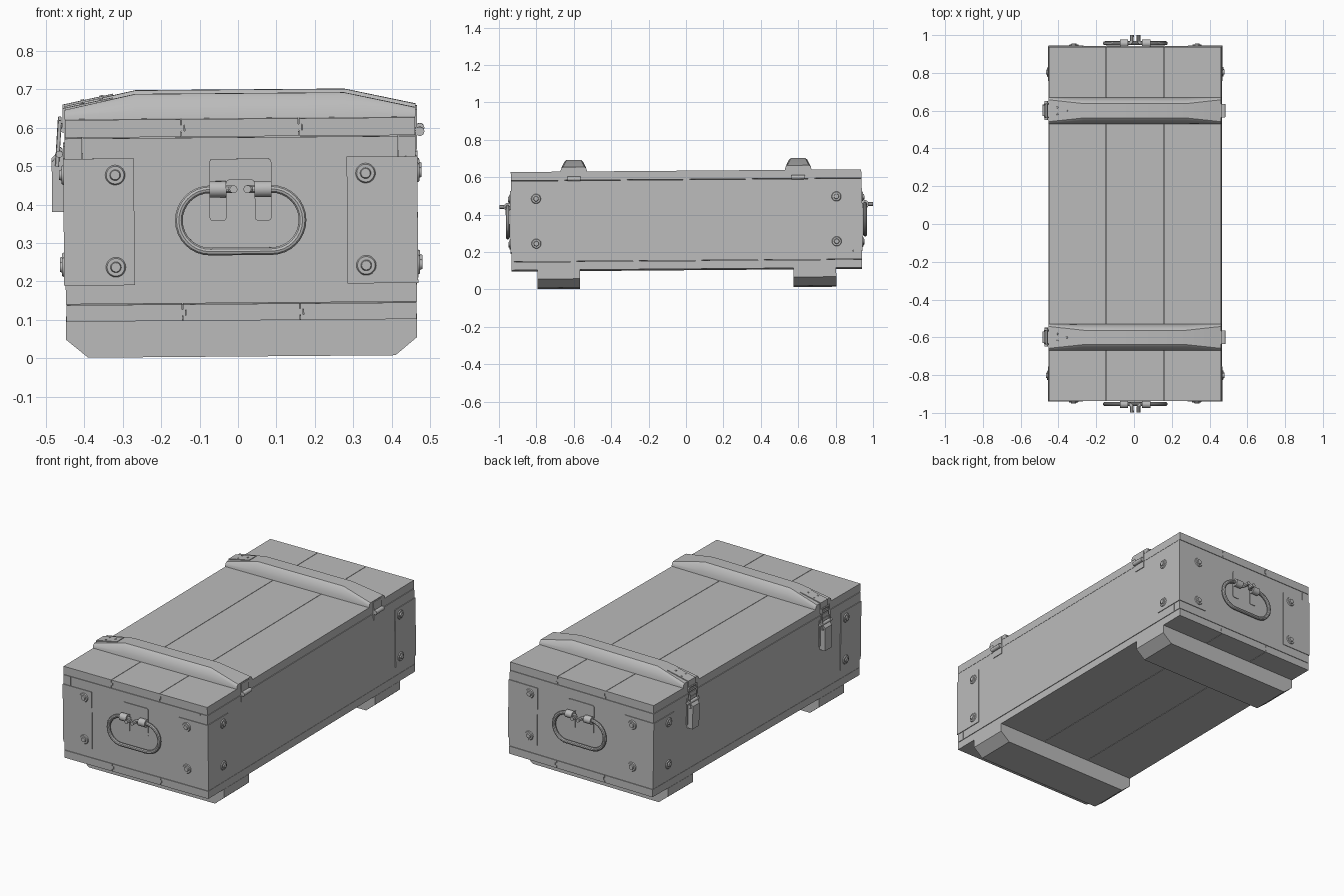
import bpy
import bmesh
from math import sin, cos, pi
from mathutils import Matrix, Vector

old_cube = bpy.data.objects.get("Cube")
if old_cube:
    bpy.data.objects.remove(old_cube, do_unlink=True)

# One painted grey for the whole crate
grey = bpy.data.materials.new("plain_grey")
grey.use_nodes = True
colour = (0.5, 0.5, 0.5, 1)
grey.diffuse_color = colour
grey.node_tree.nodes["Principled BSDF"].inputs["Base Color"].default_value = colour

# The crate rests slightly tilted
tilt = 0.008
PLACE = Matrix.Translation((0.01, 0.005, 0)) @ Matrix.Rotation(tilt, 4, "X") @ Matrix.Rotation(-tilt, 4, "Y")

HALF_W, HALF_L = 0.457, 0.937
THICK, GAP = 0.045, 0.0012
FLOOR_LOW, FLOOR_TOP = 0.106, 0.149
LID_LOW, LID_TOP = 0.585, 0.631
STRAP_Y, SKID_Y = 0.6, 0.685
SIDES = ((1, "left"), (-1, "right"))
ENDS = ((-1, "front"), (1, "back"))


def place(name, mesh, smooth=False):
    mesh.transform(PLACE)
    mesh.materials.clear()
    mesh.materials.append(grey)
    obj = bpy.data.objects.new(name, mesh)
    bpy.context.collection.objects.link(obj)
    if smooth:
        bpy.ops.object.select_all(action="DESELECT")
        obj.select_set(True)
        bpy.context.view_layer.objects.active = obj
        bpy.ops.object.shade_smooth_by_angle()
    return obj


def finish(name, bm, smooth=False):
    bmesh.ops.recalc_face_normals(bm, faces=bm.faces[:])
    mesh = bpy.data.meshes.new(name)
    bm.to_mesh(mesh)
    bm.free()
    return place(name, mesh, smooth)


def prism(name, outline, axis, a, b, rounding=0):
    """Extrude a 2D outline along an axis from a to b."""
    def point(u, v, d):
        return {"x": (d, u, v), "y": (u, d, v), "z": (u, v, d)}[axis]
    bm = bmesh.new()
    low = [bm.verts.new(point(u, v, a)) for u, v in outline]
    high = [bm.verts.new(point(u, v, b)) for u, v in outline]
    bm.faces.new(low)
    bm.faces.new(high)
    n = len(outline)
    for i in range(n):
        j = (i + 1) % n
        bm.faces.new((low[i], low[j], high[j], high[i]))
    if rounding:
        edges = [bm.edges.get((p, q)) for p, q in zip(low, high)]
        bmesh.ops.bevel(bm, geom=edges, offset=rounding, segments=4, profile=0.5, affect="EDGES")
    return finish(name, bm, bool(rounding))


def rect(u0, u1, v0, v1):
    return [(u0, v0), (u1, v0), (u1, v1), (u0, v1)]


def rod(name, start, direction, length, r1, r2=None, segments=20):
    """Cylinder or cone from a start point along a direction."""
    d = Vector(direction).normalized()
    bm = bmesh.new()
    spot = Matrix.Translation(Vector(start) + d * length / 2) @ d.to_track_quat("Z", "Y").to_matrix().to_4x4()
    bmesh.ops.create_cone(bm, cap_ends=True, segments=segments, radius1=r1,
                          radius2=r1 if r2 is None else r2, depth=length, matrix=spot)
    return finish(name, bm, True)


def wire(name, points, radius, closed=False):
    """Round wire through the points, made into a mesh."""
    curve = bpy.data.curves.new(name + "_path", "CURVE")
    curve.dimensions = "3D"
    curve.bevel_depth = radius
    curve.bevel_resolution = 3
    curve.use_fill_caps = True
    spline = curve.splines.new("POLY")
    spline.points.add(len(points) - 1)
    for p, co in zip(spline.points, points):
        p.co = (*co, 1)
    spline.use_cyclic_u = closed
    helper = bpy.data.objects.new(name + "_path", curve)
    bpy.context.collection.objects.link(helper)
    graph = bpy.context.evaluated_depsgraph_get()
    mesh = bpy.data.meshes.new_from_object(helper.evaluated_get(graph))
    bpy.data.objects.remove(helper, do_unlink=True)
    return place(name, mesh, True)


def joint(x, z0, z1):
    """Tongue-and-groove edge between two planks, bottom to top."""
    m, t = (z0 + z1) / 2, 0.008
    return [(x, z0), (x, m - t), (x + t, m - t), (x + t, m + t), (x, m + t), (x, z1)]


# Lid and floor, three interlocking planks each
for label, z0, z1 in (("lid", LID_LOW, LID_TOP), ("floor", FLOOR_LOW, FLOOR_TOP)):
    seams = (-0.153, 0.153)
    edges = [[(-HALF_W, z0), (-HALF_W, z1)], *[joint(x, z0, z1) for x in seams], [(HALF_W, z0), (HALF_W, z1)]]
    for i, part in enumerate(("right", "middle", "left")):
        left_edge = [(x + GAP, z) for x, z in edges[i]]
        right_edge = [(x - GAP, z) for x, z in edges[i + 1]]
        prism(f"{label}_plank_{part}", left_edge + right_edge[::-1], "y", -HALF_L, HALF_L)

# Walls, with a stepped corner joint
z0, z1, zm = FLOOR_TOP + 2 * GAP, LID_LOW - 2 * GAP, 0.36


def stepped(low, high):
    return [(-low, z0), (low, z0), (low, zm), (high, zm), (high, z1), (-high, z1), (-high, zm), (-low, zm)]


for s, side in SIDES:
    prism(f"{side}_wall", stepped(HALF_L - THICK - GAP, HALF_L), "x", s * (HALF_W - THICK), s * HALF_W)
for s, end in ENDS:
    prism(f"{end}_wall", stepped(HALF_W, HALF_W - THICK - GAP), "y", s * (HALF_L - THICK), s * HALF_L)

# Corner plates wrapping each upright edge, with bolts
PLATE = 0.004
for sy, end in ENDS:
    for sx, side in SIDES:
        tag = f"{end}_{side}"
        w, l, reach = HALF_W + PLATE, HALF_L + PLATE, 0.184
        angle = [(w, l), (w - reach, l), (w - reach, HALF_L), (HALF_W, HALF_L), (HALF_W, l - reach), (w, l - reach)]
        prism(f"corner_plate_{tag}", [(sx * x, sy * y) for x, y in angle], "z", 0.2, 0.53)
        for z in (0.247, 0.487):
            for spot, d in (((sx * 0.326, sy * l, z), (0, sy, 0)), ((sx * w, sy * 0.803, z), (sx, 0, 0))):
                rod(f"bolt_washer_{tag}", spot, d, 0.005, 0.026, 0.023)
                rod(f"bolt_head_{tag}", spot, d, 0.011, 0.016, 0.012)

# Skids under the floor, chamfered at both ends
for s, end in ENDS:
    w, toe, low = HALF_W, 0.4, 0.011
    prism(f"{end}_skid", [(-w, FLOOR_LOW), (-w, 0.058), (-toe, low), (toe, low), (w, 0.058), (w, FLOOR_LOW)],
          "y", s * SKID_Y - 0.114, s * SKID_Y + 0.114)


# Lid battens: a chamfered section lofted along x
def batten(name, cy):
    end = [(0.07, LID_TOP), (0.07, 0.638), (0.066, 0.649), (0.058, 0.655)]
    middle = [(0.07, LID_TOP), (0.066, 0.652), (0.05, 0.686), (0.038, 0.695)]
    bm = bmesh.new()
    rings = []
    for x, half in ((-HALF_W, end), (-0.272, middle), (0.272, middle), (HALF_W, end)):
        section = half + [(-y, z) for y, z in reversed(half)]
        rings.append([bm.verts.new((x, cy + y, z)) for y, z in section])
    n = len(rings[0])
    for a, b in zip(rings, rings[1:]):
        for i in range(n):
            j = (i + 1) % n
            bm.faces.new((a[i], a[j], b[j], b[i]))
    bm.faces.new(rings[0])
    bm.faces.new(rings[-1])
    finish(name, bm, True)


def latch(tag, cy):
    face = -HALF_W
    prism(f"latch_base_{tag}", rect(cy - 0.04, cy + 0.04, 0.41, 0.56), "x", face - PLATE, face)
    prism(f"latch_lever_{tag}", [(face, 0.39), (face - 0.034, 0.39), (face - 0.034, 0.52), (face - 0.02, 0.535),
                                 (face, 0.535)], "y", cy - 0.03, cy + 0.03)
    rod(f"latch_pivot_{tag}", (face - 0.014, cy - 0.05, 0.54), (0, 1, 0), 0.1, 0.009)
    loop = [(face - 0.02, cy - 0.035, 0.51), (face - 0.012, cy - 0.035, 0.625),
            (face - 0.012, cy + 0.035, 0.625), (face - 0.02, cy + 0.035, 0.51)]
    wire(f"latch_loop_{tag}", loop, 0.005, True)
    # Catch bent over the batten end
    tip = -0.33
    top = 0.655 + (tip + HALF_W) * 0.216
    prism(f"latch_catch_{tag}", [(tip, top), (face, 0.655), (face, 0.595), (face - 0.014, 0.6), (face - 0.016, 0.614),
                                 (face - 0.005, 0.61), (face - 0.005, 0.659), (tip, top + PLATE)],
          "y", cy - 0.032, cy + 0.032)
    for x, dy in ((-0.41, -0.018), (-0.41, 0.018), (-0.36, 0)):
        rod(f"catch_rivet_{tag}", (x, cy + dy, 0.658 + (x + HALF_W) * 0.216), (-0.2, 0, 1), 0.004, 0.006, 0.004, 10)


def hinge(tag, cy):
    prism(f"hinge_leaf_{tag}", rect(cy - 0.035, cy + 0.035, 0.545, 0.65), "x", HALF_W, HALF_W + PLATE)
    rod(f"hinge_knuckle_{tag}", (HALF_W + 0.011, cy - 0.035, 0.592), (0, 1, 0), 0.07, 0.012)


# Carrying handle: bent wire held by a forked bracket
def handle(end, s):
    face = s * HALF_L
    zc, r, straight, stub = 0.367, 0.081, 0.08, 0.018
    ring_y = face + s * 0.018
    left_arc = [(-straight - r * sin(a), ring_y, zc + r * cos(a)) for a in [pi * i / 16 for i in range(17)]]
    start = [(-stub, s * 0.999, zc + r), (-stub, ring_y + s * 0.01, zc + r), (-stub - 0.01, ring_y, zc + r)]
    half = start + left_arc
    wire(f"{end}_handle", half + [(-x, y, z) for x, y, z in reversed(half)], 0.0105)
    out, inn, low, mid, top = 0.081, 0.037, 0.365, 0.472, 0.527
    fork = [(-out, low), (-inn, low), (-inn, mid), (inn, mid), (inn, low), (out, low), (out, top), (-out, top)]
    prism(f"{end}_handle_bracket", fork, "y", face, face + s * PLATE, 0.01)
    for sx, side in SIDES:
        rod(f"{end}_handle_knuckle_{side}", (sx * inn, ring_y, zc + r), (sx, 0, 0), out - inn, 0.021)


for s, end in ENDS:
    batten(f"{end}_lid_batten", s * STRAP_Y)
    latch(end, s * STRAP_Y)
    hinge(end, s * STRAP_Y)
    handle(end, s)
